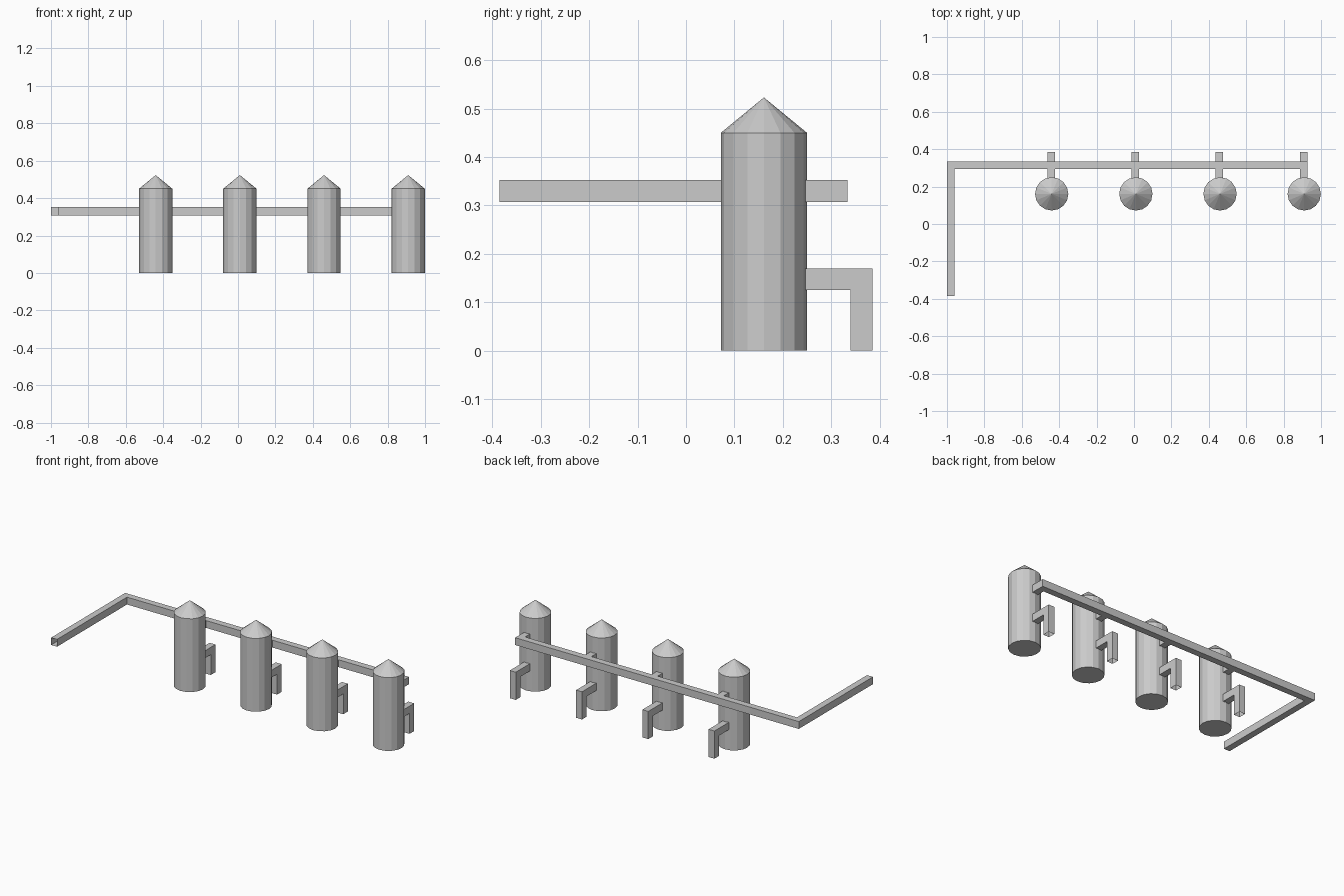
import bpy, bmesh
from mathutils import Vector

if "Cube" in bpy.data.objects:
    bpy.data.objects.remove(bpy.data.objects["Cube"])

TANK_X = [-0.44, 0.01, 0.46, 0.91]
TANK_Y, R = 0.161, 0.089


def finish(name, bm):
    mesh = bpy.data.meshes.new(name)
    bm.to_mesh(mesh)
    bm.free()
    obj = bpy.data.objects.new(name, mesh)
    bpy.context.collection.objects.link(obj)
    return obj


def prism(name, outline, depth, open_dirs=()):
    """Extrude a flat outline; remove end faces at the extreme of each open direction."""
    bm = bmesh.new()
    face = bm.faces.new([bm.verts.new(p) for p in outline])
    ext = bmesh.ops.extrude_face_region(bm, geom=[face], use_keep_orig=True)
    bmesh.ops.translate(bm, vec=depth, verts=[v for v in ext["geom"] if isinstance(v, bmesh.types.BMVert)])
    bmesh.ops.recalc_face_normals(bm, faces=bm.faces)
    for d in map(Vector, open_dirs):
        far = max(v.co.dot(d) for v in bm.verts)
        ends = [f for f in bm.faces if all(abs(v.co.dot(d) - far) < 1e-5 for v in f.verts)]
        bmesh.ops.delete(bm, geom=ends, context='FACES')
    return finish(name, bm)


# Tank body with pointed roof
def tank(name, x, sides=16):
    bm = bmesh.new()
    body = bmesh.ops.create_cone(bm, cap_ends=True, segments=sides, radius1=R, radius2=R, depth=0.45)
    bmesh.ops.translate(bm, vec=(x, TANK_Y, 0.225), verts=body["verts"])
    top = max(bm.faces, key=lambda f: f.calc_center_median().z)
    tip = bmesh.ops.poke(bm, faces=[top])["verts"][0]
    tip.co.z = 0.523
    return finish(name, bm)


# Overhead pipe: long run with a bend, open at the front end
z0, h = 0.307, 0.045
prism("overhead_pipe",
      [(-1, -0.385, z0), (-0.96, -0.385, z0), (-0.96, 0.294, z0),
       (0.927, 0.294, z0), (0.927, 0.334, z0), (-1, 0.334, z0)],
      (0, 0, h), [(0, -1, 0)])

for i, x in enumerate(TANK_X, 1):
    tank(f"tank_{i}", x)
    xl = x - 0.023
    # Short link from tank to overhead pipe
    prism(f"pipe_link_{i}",
          [(xl, 0.24, z0), (xl + 0.04, 0.24, z0), (xl + 0.04, 0.294, z0), (xl, 0.294, z0)],
          (0, 0, h), [(0, 1, 0), (0, -1, 0)])
    # Drain elbow running down to the ground, open at the bottom
    prism(f"drain_elbow_{i}",
          [(xl, 0.24, 0.125), (xl, 0.34, 0.125), (xl, 0.34, 0), (xl, 0.385, 0),
           (xl, 0.385, 0.17), (xl, 0.24, 0.17)],
          (0.04, 0, 0), [(0, 0, -1), (0, -1, 0)])
